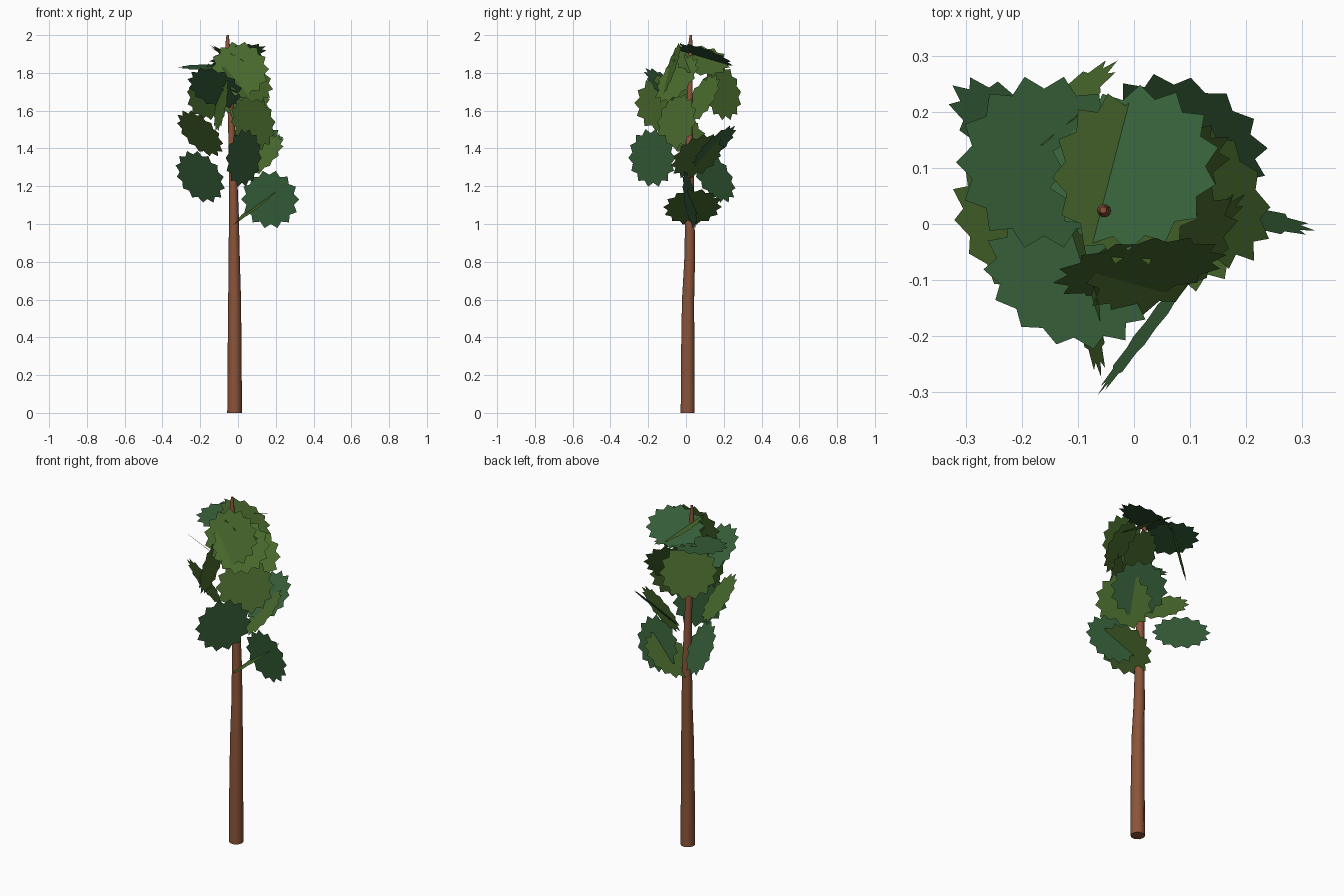
import bpy, bmesh, math
from mathutils import Vector

if "Cube" in bpy.data.objects:
    bpy.data.objects.remove(bpy.data.objects["Cube"])


def material(name, rgb):
    m = bpy.data.materials.new(name)
    lin = [((c / 255 + 0.055) / 1.055) ** 2.4 for c in rgb]
    m.diffuse_color = (*lin, 1)
    m.use_nodes = True
    m.node_tree.nodes["Principled BSDF"].inputs["Base Color"].default_value = m.diffuse_color
    return m


BARK = material("bark brown", (140, 84, 57))
TEAL = material("cool leaf green", (54, 95, 57))
OLIVE = material("warm leaf green", (75, 109, 46))


def finish(bm, name, mat):
    me = bpy.data.meshes.new(name)
    bm.to_mesh(me)
    bm.free()
    me.materials.append(mat)
    ob = bpy.data.objects.new(name, me)
    bpy.context.collection.objects.link(ob)
    return ob


# Trunk: tapered, slightly bent stack of rings (x, y, z, radius)
path = [(-0.018, 0.009, 0, 0.039), (-0.018, 0.009, 0.3, 0.037),
        (-0.018, 0.011, 0.6, 0.034), (-0.020, 0.019, 0.8, 0.030),
        (-0.022, 0.021, 1.05, 0.026), (-0.027, 0.020, 1.3, 0.021),
        (-0.036, 0.018, 1.55, 0.017), (-0.048, 0.022, 1.78, 0.014),
        (-0.055, 0.024, 1.96, 0.011), (-0.055, 0.025, 2.0, 0.006)]
SIDES = 10
bm = bmesh.new()
rings = []
for x, y, z, r in path:
    rings.append([bm.verts.new((x + r * math.cos(2 * math.pi * i / SIDES),
                                y + r * math.sin(2 * math.pi * i / SIDES), z))
                  for i in range(SIDES)])
for a, b in zip(rings, rings[1:]):
    for i in range(SIDES):
        j = (i + 1) % SIDES
        bm.faces.new((a[i], a[j], b[j], b[i]))
bm.faces.new(rings[0][::-1])
bm.faces.new(rings[-1])
for f in bm.faces:
    f.smooth = len(f.verts) == 4
finish(bm, "trunk", BARK)


# Leaf clump: flat disc with a saw-toothed rim, facing along its normal
def leaf(name, centre, normal, mat, teeth=14, outer=0.157, inner=0.132):
    bm = bmesh.new()
    q = Vector(normal).to_track_quat('Z', 'Y')
    rim = []
    for i in range(teeth * 2):
        a = math.pi * i / teeth
        r = inner if i % 2 else outer
        rim.append(bm.verts.new(Vector(centre) + q @ Vector((r * math.cos(a), r * math.sin(a), 0))))
    bm.faces.new(rim)
    finish(bm, name, mat)


# Leaves from the lowest to the crown: centre, normal, colour
leaves = [
    ((0.17, 0.02, 1.13), (0.2, 0.96, 0.15), TEAL),
    ((0.09, 0.035, 1.09), (-0.61, -0.08, 0.79), OLIVE),
    ((-0.20, 0.15, 1.25), (0.55, 0.7, 0.45), TEAL),
    ((0.03, -0.18, 1.35), (0.79, -0.6, -0.08), TEAL),
    ((0.12, 0.06, 1.36), (-0.6, -0.45, 0.65), OLIVE),
    ((0.09, 0.15, 1.41), (-0.3, -0.67, 0.7), TEAL),
    ((-0.20, -0.02, 1.48), (0.6, 0.5, 0.6), OLIVE),
    ((0.08, -0.05, 1.54), (0.63, -0.72, 0.2), OLIVE),
    ((-0.09, -0.12, 1.64), (0.97, 0.2, -0.15), OLIVE),
    ((0.03, 0.08, 1.66), (0.4, -0.75, 0.5), OLIVE),
    ((-0.15, 0.19, 1.70), (0.63, -0.75, -0.2), OLIVE),
    ((-0.12, -0.10, 1.72), (0.3, 0.6, 0.7), TEAL),
    ((0.01, -0.08, 1.82), (0.15, -0.93, 0.33), OLIVE),
    ((0.05, -0.05, 1.77), (0.5, -0.65, 0.55), OLIVE),
    ((-0.16, 0.11, 1.83), (0.0, -0.1, 1.0), TEAL),
    ((0.0, 0.10, 1.89), (-0.25, 0.33, 0.9), TEAL),
    ((-0.01, 0.08, 1.865), (0.5, 0.12, 0.85), OLIVE),
]
for i, (c, n, m) in enumerate(leaves):
    leaf(f"leaf_{i + 1}", c, n, m)
